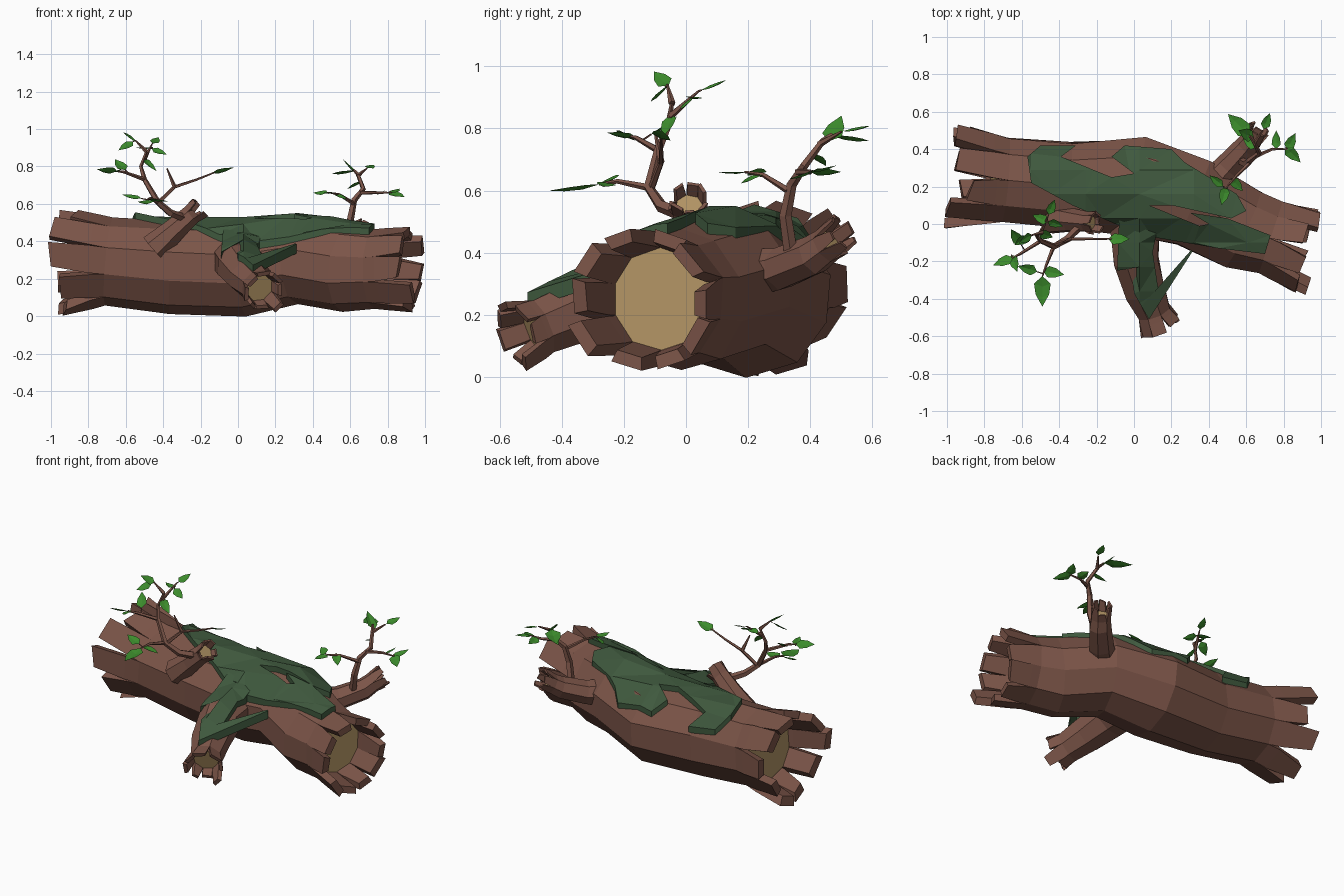
import bpy, bmesh, math, random
from mathutils import Vector
from mathutils.bvhtree import BVHTree

if "Cube" in bpy.data.objects:
    bpy.data.objects.remove(bpy.data.objects["Cube"])

random.seed(4)


def material(name, rgb):
    m = bpy.data.materials.new(name)
    m.diffuse_color = (*rgb, 1)
    m.use_nodes = True
    m.node_tree.nodes["Principled BSDF"].inputs["Base Color"].default_value = m.diffuse_color
    return m


BARK = material("bark", (0.2, 0.09, 0.065))
WOOD = material("cut_wood", (0.45, 0.30, 0.13))
MOSS = material("moss", (0.05, 0.1, 0.048))
LEAF = material("leaf", (0.045, 0.26, 0.025))


def finish(bm, name, *mats):
    bmesh.ops.recalc_face_normals(bm, faces=bm.faces[:])
    me = bpy.data.meshes.new(name)
    bm.to_mesh(me)
    bm.free()
    for m in mats:
        me.materials.append(m)
    ob = bpy.data.objects.new(name, me)
    bpy.context.collection.objects.link(ob)
    return ob


def rings_along(path, sides, jitter=0.0):
    """path: (x, y, z, side radius, up radius); returns rings of points and tangents."""
    pts = [Vector(p[:3]) for p in path]
    tans = []
    for i in range(len(pts)):
        tans.append((pts[min(i + 1, len(pts) - 1)] - pts[max(i - 1, 0)]).normalized())
    ref = Vector((0, 0, 1)) if abs(tans[0].z) < 0.9 else Vector((0, 1, 0))
    a = tans[0].cross(ref).normalized()
    rings = []
    for i, (c, p, t) in enumerate(zip(pts, path, tans)):
        if i:
            a = tans[i - 1].rotation_difference(t) @ a
        b = a.cross(t)
        ring = []
        for k in range(sides):
            w = math.tau * (k + 0.5) / sides
            r = 1 + random.uniform(-jitter, jitter)
            ring.append(c + (a * math.cos(w) * p[3] + b * math.sin(w) * p[4]) * r)
        rings.append(ring)
    return rings, tans


def skin(bm, rings, cap=False):
    vs = [[bm.verts.new(p) for p in r] for r in rings]
    n = len(vs[0])
    for r, s in zip(vs, vs[1:]):
        for k in range(n):
            bm.faces.new((r[k], r[(k + 1) % n], s[(k + 1) % n], s[k]))
    if cap:
        bm.faces.new(vs[0])
        bm.faces.new(vs[-1])


def splintered_end(bm, ring, axis, lo, hi, flare, cap_at=0.02, inner=0.76):
    """Ragged bark slabs standing around a recessed disc of bare wood."""
    n = len(ring)
    c = sum(ring, Vector()) / n
    for k in range(n):
        p, q = ring[k], ring[(k + 1) % n]
        length = random.uniform(lo, hi)
        spread = flare * random.uniform(.3, 1.6)
        side = random.uniform(-.15, .15)
        slabs = []
        for f, width in ((0, 1.0), (0.3, 0.96), (1, random.uniform(0.5, 0.85))):
            mid = (p + q) / 2 + (q - p) * side * f
            sec = []
            for e, tilt in ((p, random.uniform(-.1, .06)), (q, random.uniform(-.1, .06))):
                o = mid + (e - (p + q) / 2) * width - c
                fwd = axis * length * (f + (tilt if f == 1 else 0))
                grow = 1 + spread * f
                sec.append((c + o * grow + fwd, c + o * (grow * inner + 0.06 * f) + fwd))
            slabs.append([sec[0][0], sec[1][0], sec[1][1], sec[0][1]])
        skin(bm, slabs, cap=True)
    disc = bm.faces.new([bm.verts.new(c + (p - c) * 0.8 + axis * cap_at) for p in ring])
    disc.material_index = 1


def limb(name, path, sides, jitter, far, near=None):
    bm = bmesh.new()
    rings, tans = rings_along(path, sides, jitter)
    skin(bm, rings)
    tree = BVHTree.FromBMesh(bm)
    splintered_end(bm, rings[-1], tans[-1], *far)
    if near:
        splintered_end(bm, rings[0], -tans[0], *near)
    finish(bm, name, BARK, WOOD)
    return tree


# Trunk and the three broken branch stubs
trunk = limb("log", [(-.69, .235, .295, .24, .235), (-.35, .205, .265, .24, .25),
                     (.03, .195, .25, .28, .25), (.32, .115, .295, .25, .23),
                     (.58, -.025, .25, .235, .235), (.73, -.075, .25, .21, .215)],
             10, .03, (.18, .27, .16, .02), (.20, .30, .24, .06))
front = limb("front_stub", [(0, .10, .31, .15, .14), (.01, -.20, .27, .13, .12),
                            (.06, -.36, .205, .115, .105), (.105, -.47, .16, .095, .095)],
             8, .03, (.06, .12, .25))
limb("left_stub", [(-.45, .03, .36, .085, .085), (-.34, .02, .46, .065, .065),
                   (-.25, .01, .54, .055, .055)], 7, .03, (.03, .07, .2))
limb("back_stub", [(.38, .17, .33, .095, .085), (.50, .30, .345, .075, .07),
                   (.60, .41, .39, .065, .065), (.63, .45, .42, .06, .06)],
     7, .03, (.04, .09, .2))


# Moss sheets draped over the trunk and the front stub
def moss(name, outline):
    bm = bmesh.new()
    bm.faces.new([bm.verts.new((x, y, 0)) for x, y in outline])
    for axis, step in ((0, .29), (1, .13)):
        for i in range(-5, 6):
            no = Vector((0, 0, 0))
            no[axis] = 1
            bmesh.ops.bisect_plane(bm, geom=bm.verts[:] + bm.edges[:] + bm.faces[:],
                                   plane_co=no * (i * step + .03), plane_no=no)
    bmesh.ops.triangulate(bm, faces=bm.faces[:])
    bmesh.ops.recalc_face_normals(bm, faces=bm.faces[:])
    if sum(f.normal.z for f in bm.faces) < 0:
        bmesh.ops.reverse_faces(bm, faces=bm.faces[:])
    lower = {}
    for v in bm.verts:
        start = Vector((v.co.x, v.co.y, 2))
        hits = [t.ray_cast(start, Vector((0, 0, -1))) for t in (trunk, front)]
        hits = [h for h in hits if h[0]]
        if hits:
            hit = max(hits, key=lambda h: h[0].z)
        else:
            hit = trunk.find_nearest(Vector((v.co.x, v.co.y, .42)))
        up = Vector((0, 0, 1))
        out = hit[1] if hit[1].z > 0 else -hit[1]
        v.co = hit[0] + (out * .6 + up * .4).normalized() * .035
        lower[v] = hit[0] - up * .015
    # close the sheet down into the bark
    under = {v: bm.verts.new(p) for v, p in lower.items()}
    for e in [e for e in bm.edges if len(e.link_faces) == 1]:
        a, b = e.verts
        bm.faces.new((a, b, under[b], under[a]))
    bmesh.ops.delete(bm, geom=[v for v in bm.verts if not v.link_faces], context='VERTS')
    finish(bm, name, MOSS)


moss("top_moss", [(-.57, .36), (-.55, .22), (-.33, .10), (-.10, .0), (.10, -.07), (.45, -.13),
                  (.70, -.16), (.73, -.06), (.50, .03), (.30, .06), (.40, -.0), (.35, -.01),
                  (.08, .10), (.2, .10), (.52, .03), (.60, .07), (.55, .16), (.27, .33),
                  (.20, .40), (-.05, .42), (-.12, .36), (.0, .27), (-.12, .25),
                  (-.39, .36), (-.31, .42), (-.50, .42)])
moss("front_moss", [(-.08, .02), (-.09, -.25), (-.06, -.37), (.0, -.37), (.04, -.44),
                    (.08, -.51), (.15, -.51), (.13, -.35), (.10, -.15), (.12, -.05)])


# Leafy twigs: tapered tubes, with each leaf joined to the nearest twig point
def twig(bm, pts, r0, r1):
    n = len(pts) - 1
    path = [(*p, r0 + (r1 - r0) * i / n, r0 + (r1 - r0) * i / n) for i, p in enumerate(pts)]
    skin(bm, rings_along(path, 5)[0], cap=True)


def leaf(bm, base, tip):
    d = tip - base
    s = d.cross(Vector((random.uniform(-.5, .5), random.uniform(-.5, .5), 1))).normalized()
    u = s.cross(d).normalized()
    ln = d.length
    mid = [bm.verts.new(base + d * f - u * ln * h) for f, h in ((0, 0), (.35, .06), (.7, .05), (1, 0))]
    for sign in (-1, 1):
        e = [bm.verts.new(base + d * f + s * sign * ln * w) for f, w in ((.25, .27), (.6, .22))]
        bm.faces.new((mid[0], e[0], mid[1]))
        bm.faces.new((mid[1], e[0], e[1], mid[2]))
        bm.faces.new((mid[2], e[1], mid[3]))


def sprig(name, branches, centres, size):
    wood, green = bmesh.new(), bmesh.new()
    samples = []
    for i, pts in enumerate(branches):
        twig(wood, pts, .024 if i == 0 else .012, .007 if i == 0 else .004)
        v = [Vector(p) for p in pts]
        for a, b in list(zip(v, v[1:]))[1 if i == 0 else 0:]:
            samples += [a.lerp(b, t / 4) for t in range(5)]
    for k, c in enumerate(map(Vector, centres)):
        near = min(samples, key=lambda s: (s - c).length)
        d = c - near
        d = d.normalized() if d.length > .01 else Vector((0, -.5, .5))
        half = size * (.75 if k == 0 else random.uniform(.42, .58))
        start = c - d * half
        if (start - near).length > .01:
            twig(wood, [near, start], .004, .003)
        leaf(green, start, c + d * half)
    finish(wood, name + "_twigs", BARK)
    finish(green, name + "_leaves", LEAF)


sprig("left", [
    [(-.28, .0, .52), (-.36, -.08, .55), (-.43, -.12, .61), (-.50, -.09, .73), (-.52, -.06, .80), (-.49, -.045, .88)],
    [(-.43, -.12, .61), (-.47, -.22, .63), (-.49, -.28, .62)],
    [(-.50, -.09, .73), (-.61, -.16, .77), (-.65, -.18, .775)],
    [(-.42, -.11, .61), (-.34, -.08, .69), (-.22, -.08, .73), (-.12, -.08, .77)],
    [(-.34, -.08, .69), (-.38, -.10, .79)],
    [(-.49, -.045, .88), (-.55, -.06, .94)],
    [(-.50, -.05, .84), (-.46, .04, .92)]],
    [(-.49, -.36, .61), (-.43, -.26, .62), (-.57, -.24, .64), (-.70, -.20, .78), (-.64, -.21, .78),
     (-.63, -.07, .81), (-.60, -.09, .91), (-.58, -.08, .96), (-.44, .09, .94), (-.50, .03, .90),
     (-.42, .0, .88), (-.47, -.06, .81), (-.08, -.08, .78)], .11)
sprig("right", [
    [(.57, .34, .38), (.60, .32, .52), (.62, .34, .62), (.67, .38, .68), (.64, .44, .76), (.62, .47, .78)],
    [(.62, .33, .60), (.54, .25, .65), (.49, .19, .66)],
    [(.65, .36, .66), (.74, .40, .66), (.82, .40, .66)],
    [(.64, .43, .75), (.69, .50, .79)]],
    [(.56, .53, .77), (.71, .55, .80), (.62, .43, .70), (.76, .45, .66), (.84, .44, .67),
     (.85, .37, .65), (.48, .15, .66), (.44, .23, .66), (.55, .21, .64), (.60, .48, .80)], .11)
